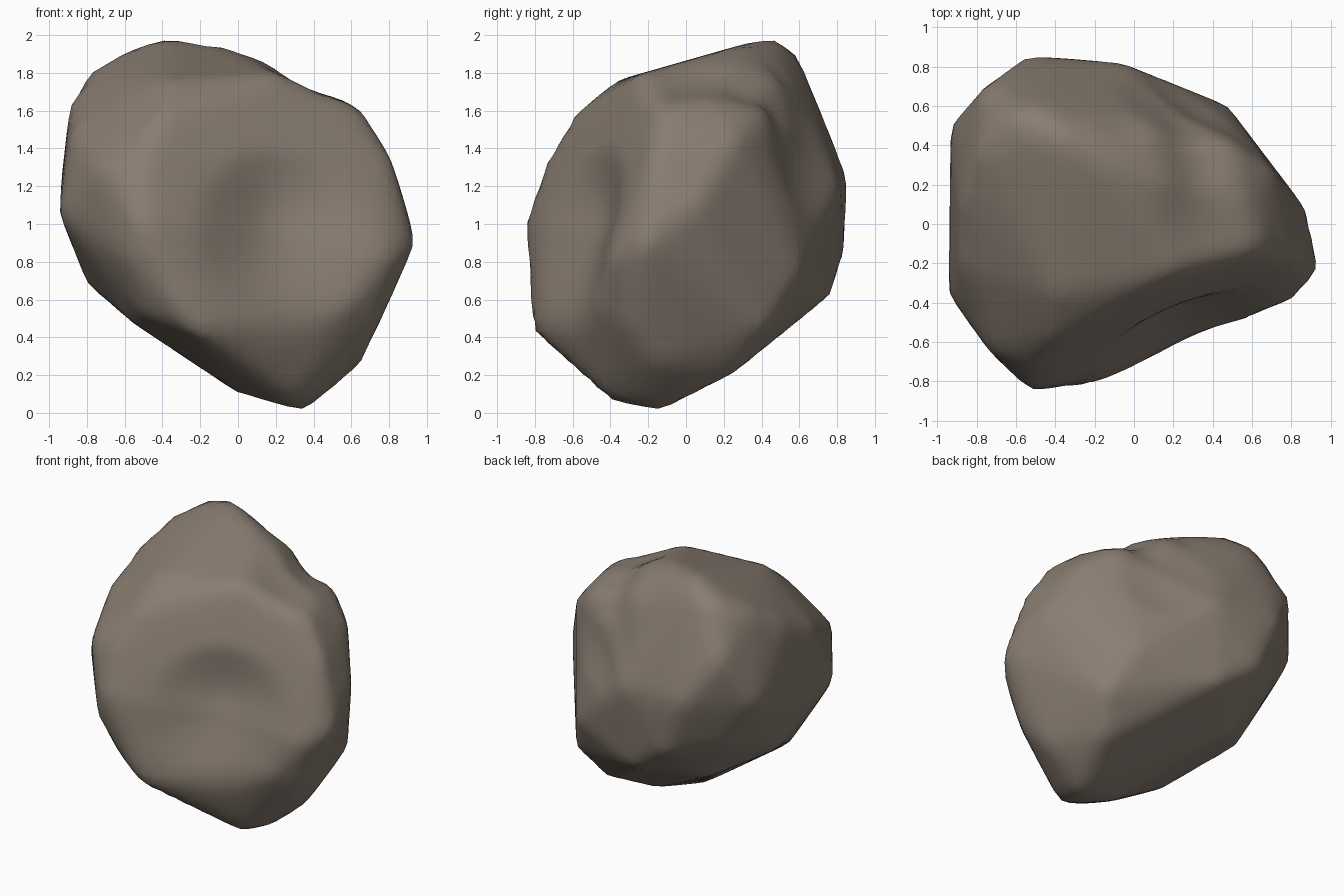
import bpy
import bmesh
from mathutils import Vector
from mathutils.bvhtree import BVHTree

if "Cube" in bpy.data.objects:
    bpy.data.objects.remove(bpy.data.objects["Cube"], do_unlink=True)

# Corner points of the boulder, grouped by side
corners = [
    # crown
    (-.39, .47, 2), (-.5, .59, 1.91), (-.64, .55, 1.9), (-.07, .28, 1.94), (.2, .2, 1.84),
    (-.8, .35, 1.8), (.2, -.26, 1.79), (-.4, -.37, 1.76), (-.4, -.6, 1.58), (.56, .1, 1.68),
    (.56, -.16, 1.64), (-.05, .47, 1.75),
    # left flank
    (-.89, .1, 1.64), (-.88, -.22, 1.5), (-.95, -.36, 1.05), (-.94, .5, 1.2), (-.74, -.65, 1.3),
    # front
    (-.51, -.86, 1.02), (-.5, -.74, 1.34), (-.6, -.78, .82), (-.21, -.82, .42),
    (-.5, -.67, .52), (.18, -.6, .36), (.57, -.49, .56),
    # right flank
    (.66, -.12, 1.6), (.81, -.18, 1.36), (.7, .28, 1.46), (.88, .07, 1.1), (.95, -.23, .9),
    (.82, -.38, .83), (.72, -.32, .45), (.65, -.15, .25), (.6, .42, .44),
    # back
    (.47, .44, 1.63), (.47, .61, .75), (-.55, .86, 1.24), (-.05, .82, 1.2), (-.4, .84, .83),
    (-.77, .7, 1.55), (-.1, .77, .62), (-.7, .57, .85),
    # underside
    (.35, -.13, 0), (.3, -.41, .05), (0, -.22, .1), (.48, .24, .19), (-.45, .42, .5),
    (-.8, .1, .68), (-.57, -.38, .48),
]

# Convex core that the surface is wrapped onto
middle = Vector((0, 0, 1))
core = bmesh.new()
for c in corners:
    core.verts.new(c)
bmesh.ops.convex_hull(core, input=core.verts)
bmesh.ops.triangulate(core, faces=core.faces)
tree = BVHTree.FromBMesh(core)
core.free()

# Even skin cast outward from the middle
bm = bmesh.new()
bmesh.ops.create_icosphere(bm, subdivisions=5, radius=1)
for v in bm.verts:
    d = v.co.normalized()
    hit = tree.ray_cast(middle + d * 4, -d)[0]
    v.co = hit if hit else middle + d

# Pull the closest skin point onto each corner, a hair proud for the softening
for c in corners:
    goal = Vector(c)
    near = min(bm.verts, key=lambda v: (v.co - goal).length)
    near.co = middle + (goal - middle) * 1.01

# Hollows: shoulder notch, back right groove, top saddle, recessed front above a ledge
hollows = [((.33, .42, 1.71), .24, .06), ((.25, .64, 1.4), .35, .05),
           ((.38, .1, 1.76), .28, .04), ((.25, -.58, .93), .5, .13)]
for centre, reach, depth in hollows:
    for v in bm.verts:
        t = (v.co - Vector(centre)).length / reach
        if t < 1:
            v.co += (middle - v.co).normalized() * depth * (1 - t * t)

# Soften the ridges slightly
for _ in range(2):
    bmesh.ops.smooth_vert(bm, verts=bm.verts, factor=0.4,
                          use_axis_x=True, use_axis_y=True, use_axis_z=True)

mesh = bpy.data.meshes.new("boulder")
bm.to_mesh(mesh)
bm.free()
boulder = bpy.data.objects.new("boulder", mesh)
bpy.context.collection.objects.link(boulder)
for p in mesh.polygons:
    p.use_smooth = True

# Warm grey stone
stone = bpy.data.materials.new("warm_grey_stone")
stone.use_nodes = True
colour = (.25, .205, .165, 1)
stone.diffuse_color = colour
bsdf = stone.node_tree.nodes["Principled BSDF"]
bsdf.inputs["Base Color"].default_value = colour
bsdf.inputs["Roughness"].default_value = 0.9
mesh.materials.append(stone)
